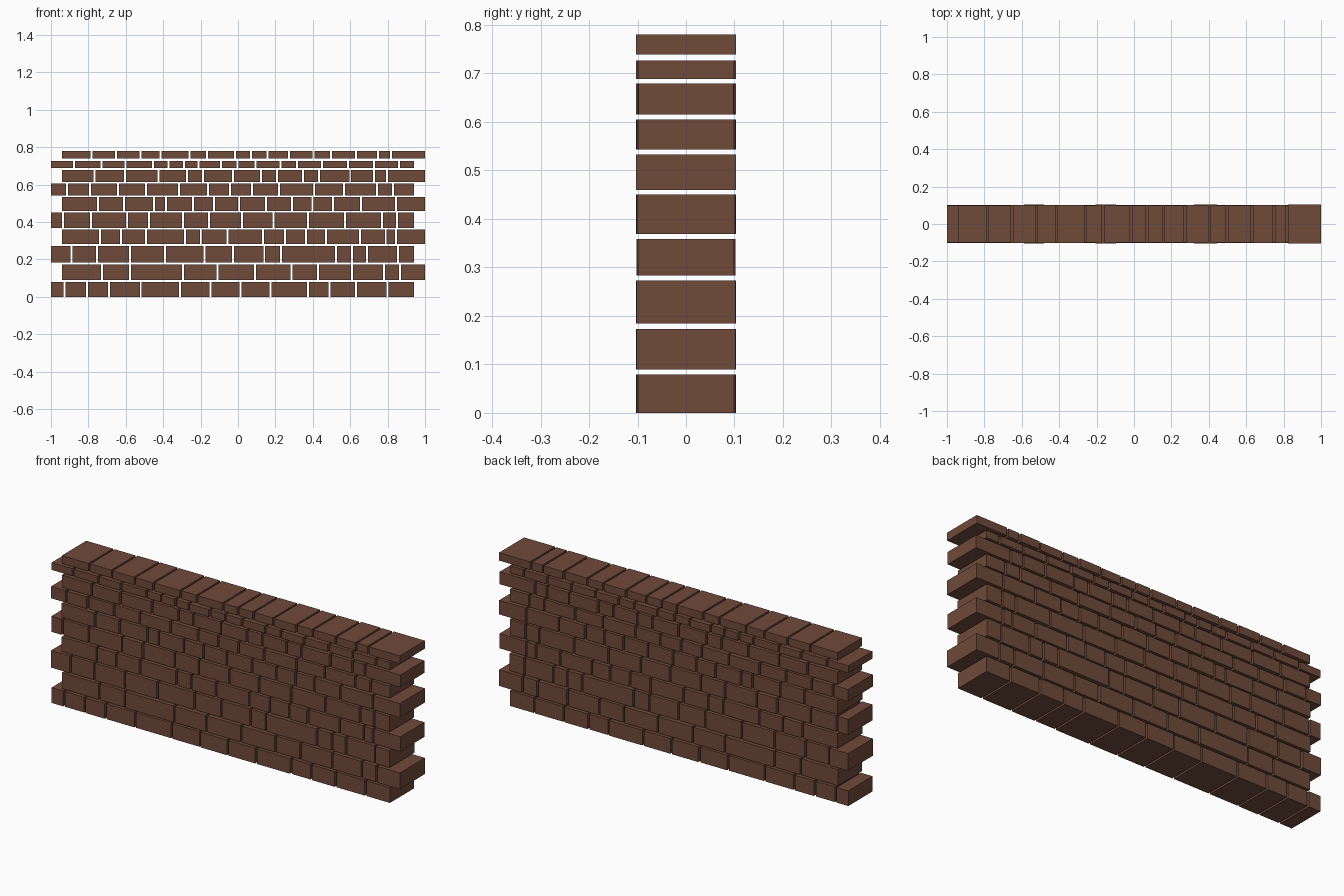
import bpy, bmesh, random
from mathutils import Matrix

random.seed(4)
GAP = 0.01

brick_red = bpy.data.materials.new("brick brown")
brick_red.diffuse_color = (0.162, 0.069, 0.042, 1)

# Each course: bottom, top, then brick joints in hundredths from the wall's left end
COURSES = [
    (0.000, 0.079, [7.2, 19.2, 31, 48, 69, 85.3, 101.3, 117.4, 137.4, 149, 163, 180]),
    (0.089, 0.173, [27.3, 42.2, 70.6, 89, 109, 128.6, 142.8, 161, 178, 186.6]),
    (0.184, 0.273, [11, 24.6, 42.2, 61, 82, 97.3, 114, 123, 152.4, 161, 169, 185.6]),
    (0.283, 0.359, [26.2, 37.4, 50.8, 71.7, 80.2, 94.4, 113.4, 125.1, 136.4, 147, 165.2, 179, 184.5]),
    (0.369, 0.450, [6.4, 21.4, 40.6, 52.4, 70.6, 84.5, 102.1, 119, 137.4, 157.2, 177, 185]),
    (0.460, 0.533, [25.1, 39, 55, 61.5, 76, 87.2, 100.5, 115, 128.9, 139.8, 150.8, 165.8, 184.5]),
    (0.543, 0.605, [8.6, 20.9, 35.8, 50.8, 68.4, 84, 95.7, 107.5, 122, 140.6, 156.7, 174.3, 182.9]),
    (0.615, 0.679, [23.3, 39.6, 57.5, 72.7, 81.3, 97.3, 112.3, 120.9, 134.8, 143.3, 160, 172.7, 179.7]),
    (0.689, 0.727, [12.3, 27, 39.8, 54.5, 62.8, 71.1, 78.9, 90.9, 99.7, 109.4, 122.7, 131.6, 145, 158.8, 172.7, 186.1]),
    (0.739, 0.780, [21.7, 34.8, 47.9, 58.6, 74, 83.4, 98.4, 107, 115.8, 127.3, 140.4, 149.7, 163.1, 174.9, 181.8]),
]


def add_brick(bm, x0, x1, z0, z1):
    depth = random.uniform(0.196, 0.206)
    m = Matrix.Translation(((x0 + x1) / 2, 0, (z0 + z1) / 2)) @ \
        Matrix.Diagonal((x1 - x0, depth, z1 - z0, 1))
    bmesh.ops.create_cube(bm, size=1, matrix=m)


# Courses alternate sideways so the wall ends are toothed
for i, (z0, z1, joints) in enumerate(COURSES):
    left, right = (-1, 0.94) if i % 2 == 0 else (-0.94, 1)
    inner = [j / 100 - 1 for j in joints]
    starts = [left] + [x + GAP / 2 for x in inner]
    ends = [x - GAP / 2 for x in inner] + [right]
    bm = bmesh.new()
    for x0, x1 in zip(starts, ends):
        add_brick(bm, x0, x1, z0, z1)
    mesh = bpy.data.meshes.new(f"brick_course_{i + 1}")
    bm.to_mesh(mesh)
    bm.free()
    mesh.materials.append(brick_red)
    bpy.context.collection.objects.link(bpy.data.objects.new(mesh.name, mesh))
